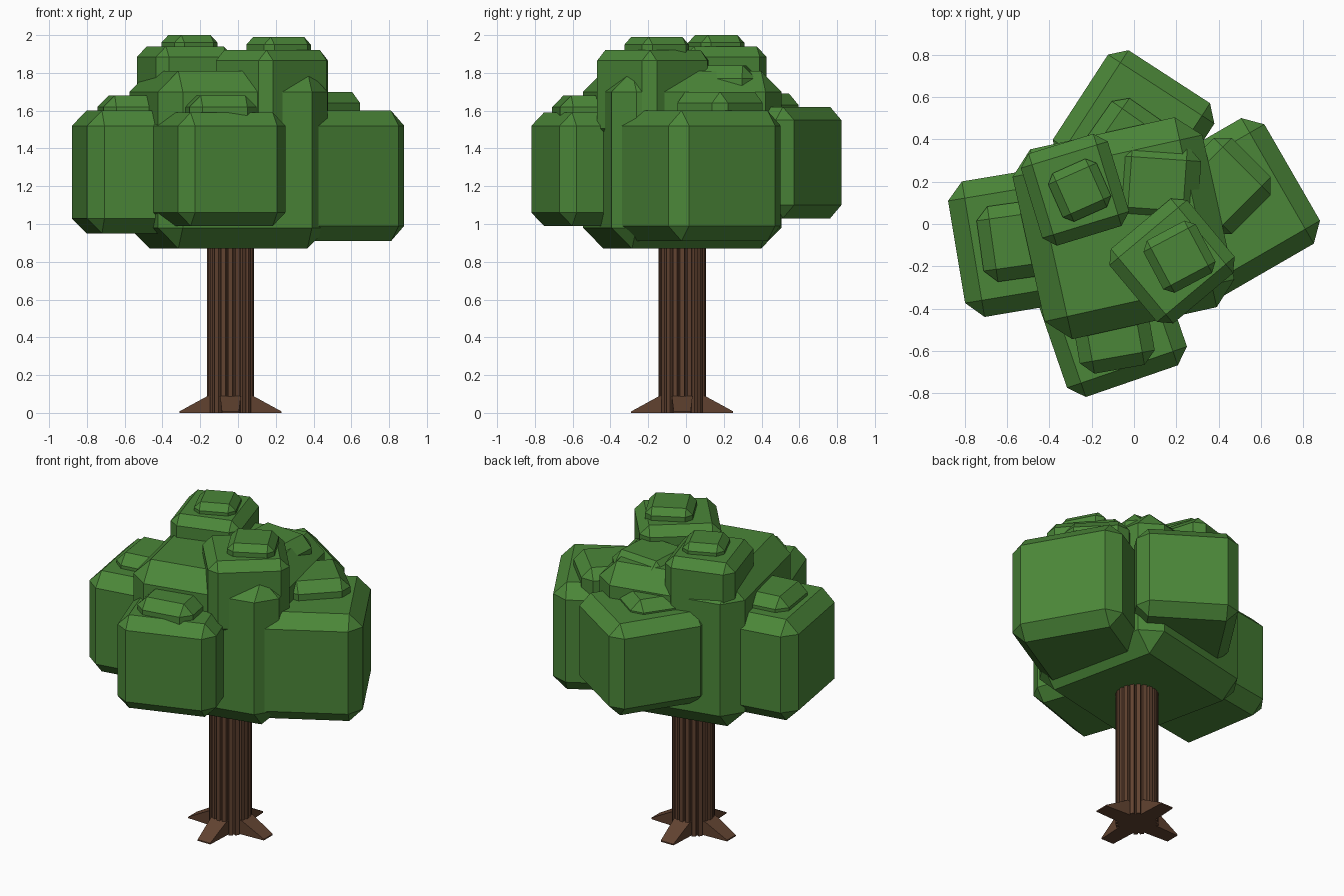
import bpy, bmesh
from math import radians, cos, sin, pi
from mathutils import Matrix

if "Cube" in bpy.data.objects:
    bpy.data.objects.remove(bpy.data.objects["Cube"])


def material(name, color):
    m = bpy.data.materials.new(name)
    m.diffuse_color = color
    m.use_nodes = True
    m.node_tree.nodes["Principled BSDF"].inputs["Base Color"].default_value = m.diffuse_color
    return m


LEAF = material("leaf_green", (0.07, 0.24, 0.04, 1))
BARK = material("bark_brown", (0.12, 0.055, 0.03, 1))
TX, TY = -0.04, -0.02  # trunk axis


def finish(name, bm, mat):
    bmesh.ops.recalc_face_normals(bm, faces=bm.faces[:])
    me = bpy.data.meshes.new(name)
    bm.to_mesh(me)
    bm.free()
    me.materials.append(mat)
    ob = bpy.data.objects.new(name, me)
    bpy.context.collection.objects.link(ob)
    return ob


def leaf_block(name, x, y, hx, hy, z0, z1, rot, chamfer):
    """Chamfered box, turned about its own vertical axis."""
    bm = bmesh.new()
    bmesh.ops.create_cube(bm, size=2)
    bmesh.ops.scale(bm, vec=(hx, hy, (z1 - z0) / 2), verts=bm.verts[:])
    bmesh.ops.bevel(bm, geom=bm.edges[:], offset=chamfer, segments=1,
                    profile=0.5, affect='EDGES')
    bm.transform(Matrix.Translation((x, y, (z0 + z1) / 2))
                 @ Matrix.Rotation(radians(rot), 4, 'Z'))
    finish(name, bm, LEAF)


# Large foliage blocks, then the small caps on top of them
BLOCKS = [
    ("crown_core", -.05, -.02, .46, .46, .87, 1.81, 12.5, .11),
    ("crown_left", -.514, -.078, .33, .325, .95, 1.60, 9.5, .08),
    ("crown_right", .454, .074, .34, .343, .91, 1.60, 30, .08),
    ("crown_front", -.108, -.46, .30, .30, .99, 1.59, 19, .07),
    ("crown_back", -.002, .437, .30, .31, 1.03, 1.62, -33, .07),
    ("crown_upper_left", -.279, .162, .215, .228, 1.47, 1.94, 17, .055),
    ("crown_upper_right", .18, -.175, .24, .23, 1.45, 1.92, 40, .055),
    ("cap_core", .11, .19, .20, .19, 1.55, 1.84, -4, .07),
    ("cap_left", -.56, -.08, .17, .18, 1.42, 1.68, 8, .06),
    ("cap_front", -.10, -.51, .18, .18, 1.42, 1.68, 10, .06),
    ("cap_right", .42, .18, .19, .19, 1.42, 1.70, 45, .06),
    ("cap_back", -.03, .40, .165, .165, 1.45, 1.69, -35, .06),
    ("cap_upper_left", -.257, .16, .125, .125, 1.82, 2.00, 24, .04),
    ("cap_upper_right", .215, -.155, .14, .14, 1.80, 1.99, 28, .04),
]
for b in BLOCKS:
    leaf_block(*b)

# Trunk: a fluted column with flat-topped ribs
bm = bmesh.new()
RIBS = 20
ring = []
for i in range(RIBS):
    for f, r in ((-.30, .126), (.30, .126), (.42, .110), (.58, .110)):
        a = 2 * pi * (i + f) / RIBS
        ring.append(bm.verts.new((TX + r * cos(a), TY + r * sin(a), 0)))
base = bm.faces.new(ring)
top = bmesh.ops.extrude_face_region(bm, geom=[base], use_keep_orig=True)["geom"]
bmesh.ops.translate(bm, vec=(0, 0, 1.0),
                    verts=[v for v in top if isinstance(v, bmesh.types.BMVert)])
finish("trunk", bm, BARK)

# Roots: wedges sloping from the trunk down to the ground
for k in range(4):
    bm = bmesh.new()
    profile = [(.05, 0), (.27, 0), (.27, .008), (.12, .09), (.05, .09)]
    sides = [[bm.verts.new((x, s * (.055 if x < .2 else .045), z))
              for x, z in profile] for s in (-1, 1)]
    for side in sides:
        bm.faces.new(side)
    n = len(profile)
    for i in range(n):
        j = (i + 1) % n
        bm.faces.new((sides[0][i], sides[0][j], sides[1][j], sides[1][i]))
    bm.transform(Matrix.Translation((TX, TY, 0)) @ Matrix.Rotation(k * pi / 2, 4, 'Z'))
    finish(f"root_{k + 1}", bm, BARK)
